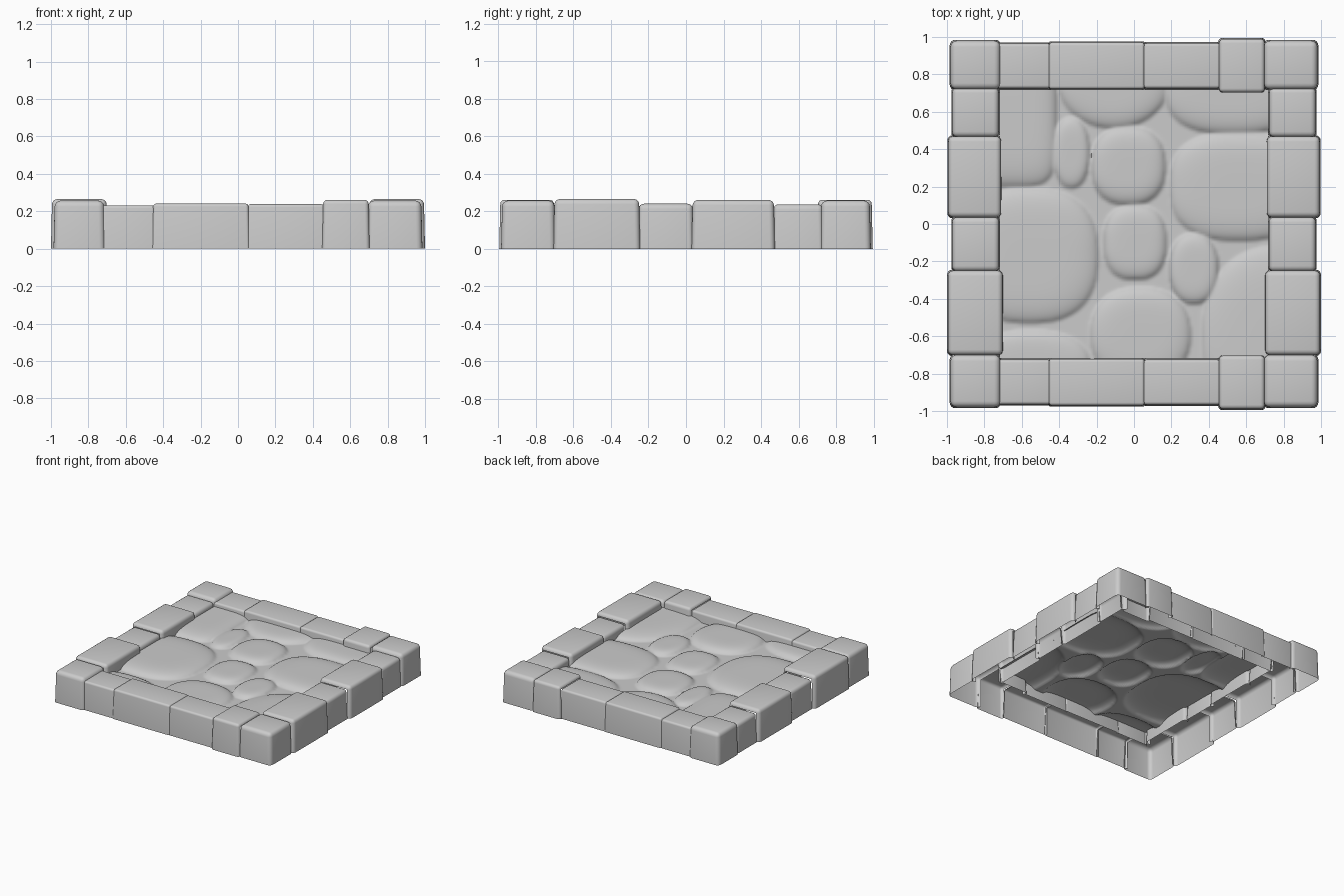
import bpy, bmesh
from mathutils import Vector

if "Cube" in bpy.data.objects:
    bpy.data.objects.remove(bpy.data.objects["Cube"])


def finish(bm, name, angle=0.9):
    me = bpy.data.meshes.new(name)
    bm.to_mesh(me)
    bm.free()
    ob = bpy.data.objects.new(name, me)
    bpy.context.collection.objects.link(ob)
    bpy.ops.object.select_all(action='DESELECT')
    ob.select_set(True)
    bpy.context.view_layer.objects.active = ob
    bpy.ops.object.shade_smooth_by_angle(angle=angle)
    return ob


def stone(name, x0, x1, y0, y1, h, bevel, open_dirs, inner=None):
    """Bottomless rounded block; open_dirs are sides left open to neighbours,
    inner is the direction of the wall facing the floor."""
    bm = bmesh.new()
    bmesh.ops.create_cube(bm, size=1)
    for v in bm.verts:
        top = v.co.z > 0
        t = 0.006 if top else 0
        v.co = Vector((x1 - t if v.co.x > 0 else x0 + t,
                       y1 - t if v.co.y > 0 else y0 + t,
                       h if top else 0))
    bm.normal_update()
    bmesh.ops.delete(bm, geom=[f for f in bm.faces if f.normal.z < -0.9],
                     context='FACES_ONLY')
    edges = [e for e in bm.edges if len(e.link_faces) == 2]
    bmesh.ops.bevel(bm, geom=edges, offset=bevel, segments=4, profile=0.5,
                    affect='EDGES', clamp_overlap=True)
    bm.normal_update()
    dead = [f for f in bm.faces
            if any(f.normal.dot(Vector(d)) > 0.995 for d in open_dirs)]
    bmesh.ops.delete(bm, geom=dead, context='FACES')
    # the wall facing the floor stops above the ground
    if inner:
        mid = Vector(((x0 + x1) / 2, (y0 + y1) / 2, 0))
        for v in bm.verts:
            if v.co.z < 0.01 and (v.co - mid).dot(Vector(inner)) > 0.04:
                v.co.z = 0.09
    return finish(bm, name)


X, Y = Vector((1, 0, 0)), Vector((0, 1, 0))

# Side rows: y start, y end, outer edge, inner edge, height
side = [(-0.706, -0.244, 1.0, 0.697, 0.265),
        (-0.258, 0.042, 0.977, 0.716, 0.24),
        (0.03, 0.474, 0.998, 0.706, 0.26),
        (0.46, 0.735, 0.977, 0.718, 0.237)]
# Front and back rows: x start, x end, outer edge, inner edge, height, bevel
cross = [(-0.74, -0.44, 0.970, 0.720, 0.232, 0.016),
         (-0.46, 0.062, 0.976, 0.716, 0.241, 0.016),
         (0.045, 0.467, 0.972, 0.720, 0.238, 0.016),
         (0.45, 0.704, 0.995, 0.698, 0.261, 0.022)]

for s, label in ((-1, "a"), (1, "b")):
    for i, (a, b, o, n, h) in enumerate(side):
        lo, hi = sorted((s * o, s * n))
        stone(f"side_stone_{label}{i}", lo, hi, a, b, h, 0.028, (Y, -Y), -s * X)
    for i, (a, b, o, n, h, bv) in enumerate(cross):
        lo, hi = sorted((s * o, s * n))
        stone(f"cross_stone_{label}{i}", a, b, lo, hi, h, bv, (X, -X), -s * Y)
    # corner blocks
    for t in (-1, 1):
        xa, xb = sorted((t * 0.986, t * (0.71 if t < 0 else 0.69)))
        ya, yb = sorted((s * 0.985, s * (0.695 if s < 0 else 0.715)))
        stone(f"corner_stone_{label}{t + 1}", xa, xb, ya, yb, 0.257, 0.032,
              (-t * X, -s * Y), (-t * X - s * Y) * 0.3)

# Cobbles: centre x, y, radius x, y, squareness, rise
cobbles = [(-0.66, 0.58, 0.25, 0.38, 4.5, 0.040),
           (-0.335, 0.38, 0.10, 0.19, 2.2, 0.028),
           (-0.11, 0.76, 0.30, 0.25, 2.0, 0.036),
           (-0.03, 0.31, 0.20, 0.21, 2.4, 0.038),
           (0.53, 0.74, 0.37, 0.26, 2.6, 0.040),
           (0.56, 0.20, 0.37, 0.29, 2.6, 0.040),
           (-0.56, -0.17, 0.37, 0.36, 2.5, 0.042),
           (0.005, -0.10, 0.17, 0.20, 2.5, 0.034),
           (0.32, -0.24, 0.135, 0.19, 2.2, 0.034),
           (0.035, -0.59, 0.27, 0.25, 2.3, 0.038),
           (0.77, -0.60, 0.41, 0.48, 2.2, 0.040),
           (-0.55, -0.77, 0.32, 0.20, 2.3, 0.032)]


def height(x, y):
    z = 0.0
    for cx, cy, rx, ry, n, rise in cobbles:
        d = (abs((x - cx) / rx) ** n + abs((y - cy) / ry) ** n) ** (1 / n)
        if d < 1:
            z = max(z, rise * (1 - d ** 5) ** 0.6)
    return 0.163 + z


# Cobbled floor sheet
bm = bmesh.new()
bmesh.ops.create_grid(bm, x_segments=120, y_segments=120, size=0.72)
for v in bm.verts:
    v.co.z = height(v.co.x, v.co.y)
bmesh.ops.smooth_vert(bm, verts=bm.verts[:], factor=0.5,
                      use_axis_x=False, use_axis_y=False, use_axis_z=True)
finish(bm, "cobbled_floor", 1.2)
